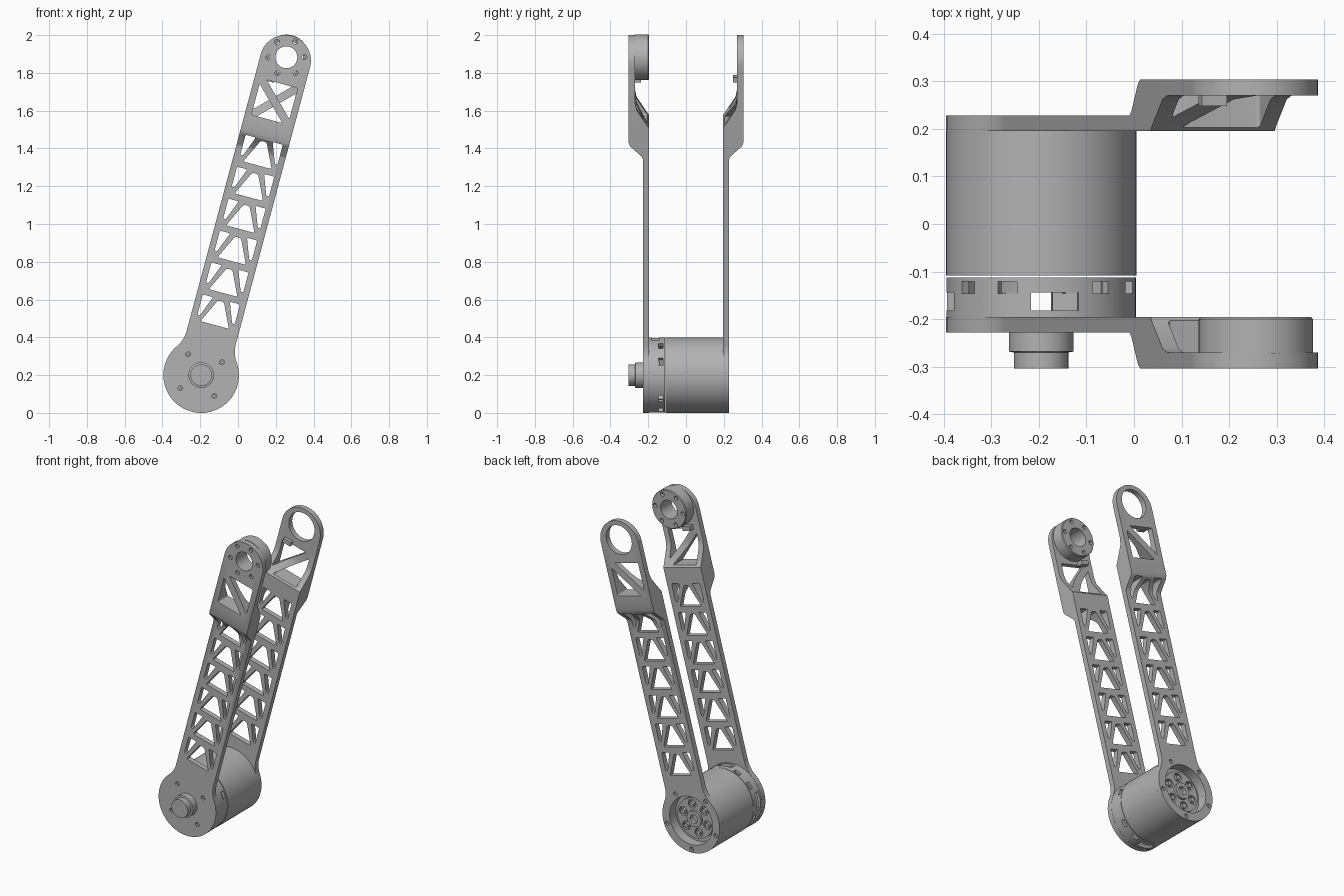
import bpy, bmesh, math
from mathutils import Matrix, Vector

cube = bpy.data.objects.get("Cube")
if cube:
    bpy.data.objects.remove(cube)

# One plain grey for the whole assembly
grey = bpy.data.materials.new("machined_grey")
grey.use_nodes = True
colour = (0.45, 0.45, 0.45, 1)
grey.diffuse_color = colour
grey.node_tree.nodes["Principled BSDF"].inputs["Base Color"].default_value = colour

# Limb frame: origin at the motor axis, local z along the leaning arm
FRAME = Matrix.Translation((-0.195, 0, 0.2)) @ Matrix.Rotation(math.radians(15), 4, 'Y')
WIDTH, MOTOR_R, TIP_V, BOSS_V = 0.135, 0.2, 1.724, 1.742


def finish(name, bm):
    bmesh.ops.recalc_face_normals(bm, faces=bm.faces)
    mesh = bpy.data.meshes.new(name)
    bm.to_mesh(mesh)
    bm.free()
    obj = bpy.data.objects.new(name, mesh)
    bpy.context.collection.objects.link(obj)
    obj.matrix_world = FRAME
    mesh.materials.append(grey)
    return obj


def add_prism(bm, pts, lo, hi, along_x=False, rounding=0):
    """Extrude an outline along y, or along x when the points are (y, z)."""
    place = (lambda a, b: (lo, a, b)) if along_x else (lambda a, b: (a, lo, b))
    verts = [bm.verts.new(place(*p)) for p in pts]
    face = bm.faces.new(verts)
    if rounding:
        res = bmesh.ops.bevel(bm, geom=verts, offset=rounding, segments=4,
                              affect='VERTICES', profile=0.5)
        face = max((f for v in res["verts"] for f in v.link_faces), key=lambda f: f.calc_area())
    ext = bmesh.ops.extrude_face_region(bm, geom=[face])["geom"]
    step = Vector((hi - lo, 0, 0)) if along_x else Vector((0, hi - lo, 0))
    bmesh.ops.translate(bm, vec=step, verts=[g for g in ext if isinstance(g, bmesh.types.BMVert)])


def disc(u, v, r, n=48):
    return [(u + r * math.cos(math.tau * i / n), v + r * math.sin(math.tau * i / n)) for i in range(n)]


def ring_points(count, r, v=0, start=0):
    return [(r * math.sin(start + math.tau * i / count), v + r * math.cos(start + math.tau * i / count))
            for i in range(count)]


def lathe(name, profile, v=0, n=72):
    """Revolve (radius, y) points around the y axis at height v."""
    bm = bmesh.new()
    verts = [bm.verts.new((r, y, 0)) for r, y in profile]
    edges = [bm.edges.new(p) for p in zip(verts, verts[1:])]
    if profile[0][0] > 0:
        edges.append(bm.edges.new((verts[-1], verts[0])))
    bmesh.ops.spin(bm, geom=verts + edges, cent=(0, 0, 0), axis=(0, 1, 0),
                   angle=math.tau, steps=n)
    bmesh.ops.remove_doubles(bm, verts=bm.verts, dist=1e-5)
    bmesh.ops.translate(bm, vec=(0, 0, v), verts=bm.verts)
    return finish(name, bm)


def boolean(obj, cutter, operation):
    cutter.hide_render = True
    mod = obj.modifiers.new("cut", 'BOOLEAN')
    mod.operation, mod.object, mod.solver = operation, cutter, 'EXACT'
    bpy.context.view_layer.update()
    mesh = bpy.data.meshes.new_from_object(obj.evaluated_get(bpy.context.evaluated_depsgraph_get()))
    obj.modifiers.clear()
    obj.data = mesh
    bpy.data.objects.remove(cutter)


def arm_outline():
    """Right half of the silhouette, bottom to top, then mirrored."""
    fillet = 0.15
    cu = WIDTH + fillet
    cv = math.sqrt((MOTOR_R + fillet) ** 2 - cu ** 2)
    tangent = math.atan2(cv, cu)
    half = []
    for i in range(25):
        a = -math.pi / 2 + (tangent + math.pi / 2) * i / 24
        half.append((MOTOR_R * math.cos(a), MOTOR_R * math.sin(a)))
    for i in range(1, 9):
        a = math.pi + tangent * (1 - i / 8)
        half.append((cu + fillet * math.cos(a), cv + fillet * math.sin(a)))
    for i in range(17):
        a = math.pi / 2 * i / 16
        half.append((WIDTH * math.cos(a), TIP_V + WIDTH * math.sin(a)))
    return half + [(-u, v) for u, v in half[-2:0:-1]]


def make_arm(name, side, bore, screws, motor_bore):
    # Silhouette intersected with the stepped side profile
    bm = bmesh.new()
    add_prism(bm, arm_outline(), -0.4, 0.4)
    arm = finish(name, bm)
    profile = [(0.195, -0.3), (0.228, -0.3), (0.228, 1.22), (0.236, 1.235), (0.296, 1.29),
               (0.304, 1.31), (0.304, 2), (0.27, 2), (0.27, 1.53), (0.262, 1.49),
               (0.21, 1.41), (0.195, 1.39)]
    bm = bmesh.new()
    add_prism(bm, [(side * y, v) for y, v in profile], -0.5, 0.5, along_x=True)
    boolean(arm, finish("side_cutter", bm), 'INTERSECT')

    # Truss openings: a central triangle and two side slivers per bay
    bm = bmesh.new()
    lo, hi = sorted((side * 0.1, side * 0.4))
    for bay in range(6):
        v = 0.275 + 0.175 * bay
        add_prism(bm, [(-0.078, v), (0.078, v), (0.016, v + 0.13), (-0.016, v + 0.13)], lo, hi, rounding=0.01)
        for s in (-1, 1):
            add_prism(bm, [(s * 0.102, v + 0.03), (s * 0.102, v + 0.14), (s * 0.046, v + 0.14),
                           (s * 0.088, v + 0.03)], lo, hi, rounding=0.007)
    # Two triangles with one diagonal brace near the tip
    s = -side
    add_prism(bm, [(-s * 0.1, 1.4), (s * 0.07, 1.4), (-s * 0.1, 1.57)], lo, hi, rounding=0.008)
    add_prism(bm, [(s * 0.1, 1.43), (s * 0.1, 1.6), (-s * 0.07, 1.6)], lo, hi, rounding=0.008)
    # Bores and screw holes
    add_prism(bm, disc(0, BOSS_V, bore), lo, hi)
    if motor_bore:
        add_prism(bm, disc(0, 0, motor_bore), lo, hi)
    for u, v in screws:
        add_prism(bm, disc(u, v, 0.013, 16), lo, hi)
    boolean(arm, finish("opening_cutter", bm), 'DIFFERENCE')
    return arm


def make_screws(name, places, y0, y1):
    bm = bmesh.new()
    for u, v in places:
        add_prism(bm, disc(u, v, 0.0095, 6), y0, y1)
    return finish(name, bm)


tip_screws = ring_points(6, 0.096, BOSS_V, 0.25)
front_screws = ring_points(4, 0.13, 0, math.radians(-47))
back_screws = ring_points(5, 0.178, 0, 0.4)
parts = [make_arm("front_arm", -1, 0.058, tip_screws + front_screws, 0),
         make_arm("back_arm", 1, 0.09, back_screws, 0.15),
         make_screws("front_motor_screws", front_screws, -0.22, -0.195),
         make_screws("back_motor_screws", back_screws, 0.195, 0.22),
         make_screws("tip_screws", tip_screws, -0.295, -0.21)]

# Output boss inside the front arm tip
boss = lathe("tip_boss", [(0.058, -0.272), (0.12, -0.272), (0.12, -0.2), (0.116, -0.195), (0.058, -0.195)], BOSS_V)
bm = bmesh.new()
for u, v in tip_screws:
    add_prism(bm, disc(u, v, 0.013, 16), -0.4, -0.1)
boolean(boss, finish("boss_cutter", bm), 'DIFFERENCE')
parts.append(boss)

# Small stop tabs on the inner faces of the arms
for name, y0, y1 in (("front_stop_tab", -0.272, -0.238), ("back_stop_tab", 0.248, 0.272)):
    bm = bmesh.new()
    add_prism(bm, [(-0.085, 1.595), (-0.03, 1.595), (-0.03, 1.622), (-0.085, 1.622)], y0, y1)
    parts.append(finish(name, bm))

# Motor base: a hollow ring with small windows and long slots
base = lathe("motor_base", [(0.18, -0.196), (0.199, -0.196), (0.199, -0.112), (0.18, -0.112)])
bm = bmesh.new()


def add_window(degrees, width, y0, y1):
    start = len(bm.verts)
    add_prism(bm, [(-width / 2, 0.15), (width / 2, 0.15), (width / 2, 0.25), (-width / 2, 0.25)], y0, y1)
    bm.verts.ensure_lookup_table()
    # Degrees are clockwise from straight up in the upright frame
    turn = Matrix.Rotation(math.radians(degrees - 15), 3, 'Y')
    bmesh.ops.rotate(bm, cent=(0, 0, 0), matrix=turn, verts=bm.verts[start:])


for quarter in range(4):
    for offset in (39, 69):
        add_window(offset + 90 * quarter, 0.042, -0.146, -0.121)
for degrees in (8.5, 188.5, 278.5):
    add_window(degrees, 0.1, -0.182, -0.144)
boolean(base, finish("window_cutter", bm), 'DIFFERENCE')
parts.append(base)

# Rotor can, recessed at the back around its hub
parts.append(lathe("motor_can", [(0.185, -0.108), (0.2, -0.108), (0.2, 0.198), (0.15, 0.198),
                                 (0.15, 0.16), (0.185, 0.16)]))
hub = lathe("rotor_hub", [(0, 0.14), (0.155, 0.14), (0.155, 0.165), (0.125, 0.165), (0.125, 0.185),
                          (0.05, 0.185), (0.05, 0.2), (0.026, 0.2), (0.026, 0.175), (0, 0.175)])
bm = bmesh.new()
for u, v in ring_points(6, 0.088):
    add_prism(bm, disc(u, v, 0.027, 24), 0.165, 0.3)
boolean(hub, finish("hub_cutter", bm), 'DIFFERENCE')
parts.append(hub)
for i, (u, v) in enumerate(ring_points(6, 0.088)):
    bm = bmesh.new()
    add_prism(bm, disc(u, v, 0.015, 20), 0.16, 0.19)
    parts.append(finish(f"hub_pin_{i + 1}", bm))

# Stepped shaft end on the front
parts.append(lathe("shaft_end", [(0, -0.22), (0.068, -0.22), (0.068, -0.268), (0.057, -0.27),
                                 (0.057, -0.304), (0, -0.304)]))

# Smooth shading with crisp edges
bpy.ops.object.select_all(action='DESELECT')
for obj in parts:
    obj.select_set(True)
bpy.context.view_layer.objects.active = parts[0]
bpy.ops.object.shade_smooth_by_angle(angle=math.radians(30))
